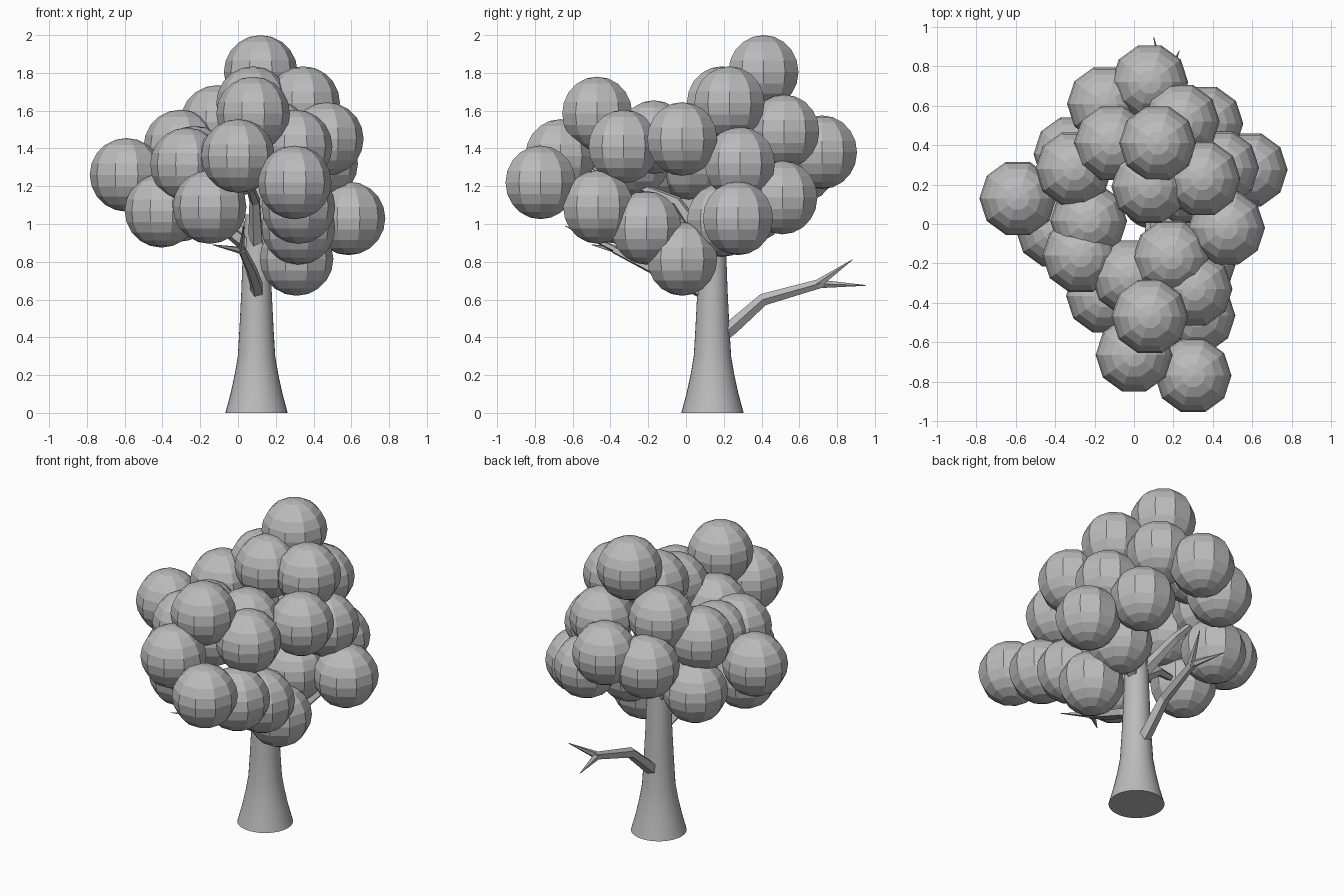
import bpy, bmesh, math
from mathutils import Vector, Matrix

if "Cube" in bpy.data.objects:
    bpy.data.objects.remove(bpy.data.objects["Cube"])

grey = bpy.data.materials.new("plain_grey")
grey.diffuse_color = (0.5, 0.5, 0.5, 1)
grey.use_nodes = True
grey.node_tree.nodes["Principled BSDF"].inputs["Base Color"].default_value = grey.diffuse_color


def finish(bm, name):
    bmesh.ops.recalc_face_normals(bm, faces=bm.faces)
    me = bpy.data.meshes.new(name)
    bm.to_mesh(me)
    bm.free()
    me.materials.append(grey)
    ob = bpy.data.objects.new(name, me)
    bpy.context.collection.objects.link(ob)
    return ob


def loft(bm, rings):
    """Skin a list of vertex-position rings and cap both ends."""
    vs = [[bm.verts.new(p) for p in r] for r in rings]
    n = len(vs[0])
    for a, b in zip(vs, vs[1:]):
        for i in range(n):
            j = (i + 1) % n
            bm.faces.new((a[i], a[j], b[j], b[i]))
    bm.faces.new(vs[0])
    bm.faces.new(vs[-1])


def limb(bm, pts, radii, sides=5):
    """Tapered low-poly branch along a path."""
    pts = [Vector(p) for p in pts]
    rings = []
    for i, (p, r) in enumerate(zip(pts, radii)):
        d = (pts[min(i + 1, len(pts) - 1)] - pts[max(i - 1, 0)]).normalized()
        ref = Vector((0, 0, 1)) if abs(d.z) < 0.9 else Vector((0, 1, 0))
        u = d.cross(ref).normalized()
        v = u.cross(d)
        rings.append([p + r * (u * math.cos(2 * math.pi * k / sides)
                               + v * math.sin(2 * math.pi * k / sides)) for k in range(sides)])
    loft(bm, rings)


# Flared trunk
CX, CY = 0.098, 0.14
profile = [(0, .165), (.1, .138), (.2, .116), (.3, .099), (.45, .09),
           (.65, .08), (.85, .073), (1.05, .06)]
bm = bmesh.new()
N = 32
loft(bm, [[(CX + r * math.cos(2 * math.pi * k / N), CY + r * math.sin(2 * math.pi * k / N), z)
           for k in range(N)] for z, r in profile])
trunk = finish(bm, "trunk")
bpy.context.view_layer.objects.active = trunk
trunk.select_set(True)
bpy.ops.object.shade_smooth_by_angle(angle=math.radians(30))

# Bare forked branch at the back
bm = bmesh.new()
limb(bm, [(.1, .16, .39), (.1, .24, .45), (.11, .41, .6), (.15, .73, .69)],
     [.04, .04, .034, .025])
limb(bm, [(.15, .70, .683), (.10, .95, .675)], [.024, .002])
limb(bm, [(.15, .70, .683), (.23, .88, .81)], [.024, .002])
finish(bm, "back_branch")

# Bare forked branch at the front
bm = bmesh.new()
limb(bm, [(.1, .12, .62), (.1, .03, .67), (.07, -.17, .76), (.02, -.38, .865)],
     [.036, .036, .03, .022])
limb(bm, [(.02, -.36, .86), (-.135, -.5, .89)], [.02, .002])
limb(bm, [(.02, -.36, .86), (.03, -.64, .99)], [.02, .002])
finish(bm, "front_branch")

# Limbs hidden inside the crown
bm = bmesh.new()
for mid, tip in [((.3, .22, .93), (.56, .28, 1.02)), ((-.1, .1, 1.0), (-.4, -.02, 1.07)),
                 ((.09, -.05, 1.12), (.03, -.5, 1.3)), ((.1, .25, 1.2), (.1, .38, 1.65)),
                 ((-.1, .25, 1.15), (-.3, .3, 1.38))]:
    limb(bm, [(CX, CY, .85), mid, tip], [.045, .03, .012])
finish(bm, "crown_limbs")

# Leaf balls
balls = [
    (.12, .41, 1.805), (.345, .23, 1.64), (.08, .19, 1.64), (.24, .52, 1.49),
    (.08, .72, 1.38), (.36, .51, 1.14), (.44, .285, 1.32), (.585, .275, 1.03),
    (.47, -.02, 1.45), (.31, -.02, .815), (.32, -.21, .98), (.32, -.465, 1.09),
    (.30, -.77, 1.22), (0, -.665, 1.36), (.08, -.47, 1.585), (.305, -.33, 1.41),
    (.19, -.17, 1.46), (-.02, -.27, 1.34), (-.11, .41, 1.54), (-.23, .015, 1.325),
    (-.27, -.16, 1.315), (-.59, .13, 1.26), (-.405, -.03, 1.07), (-.15, -.365, 1.09),
    (-.305, .28, 1.41), (-.145, .61, 1.31), (-.315, .355, 1.1), (.27, .19, 1.02)]
bm = bmesh.new()
for c in balls:
    bmesh.ops.create_uvsphere(bm, u_segments=10, v_segments=10, radius=.195,
                              matrix=Matrix.Translation(c) @ Matrix.Rotation(math.pi / 2, 4, 'Z'))
finish(bm, "leaf_balls")
